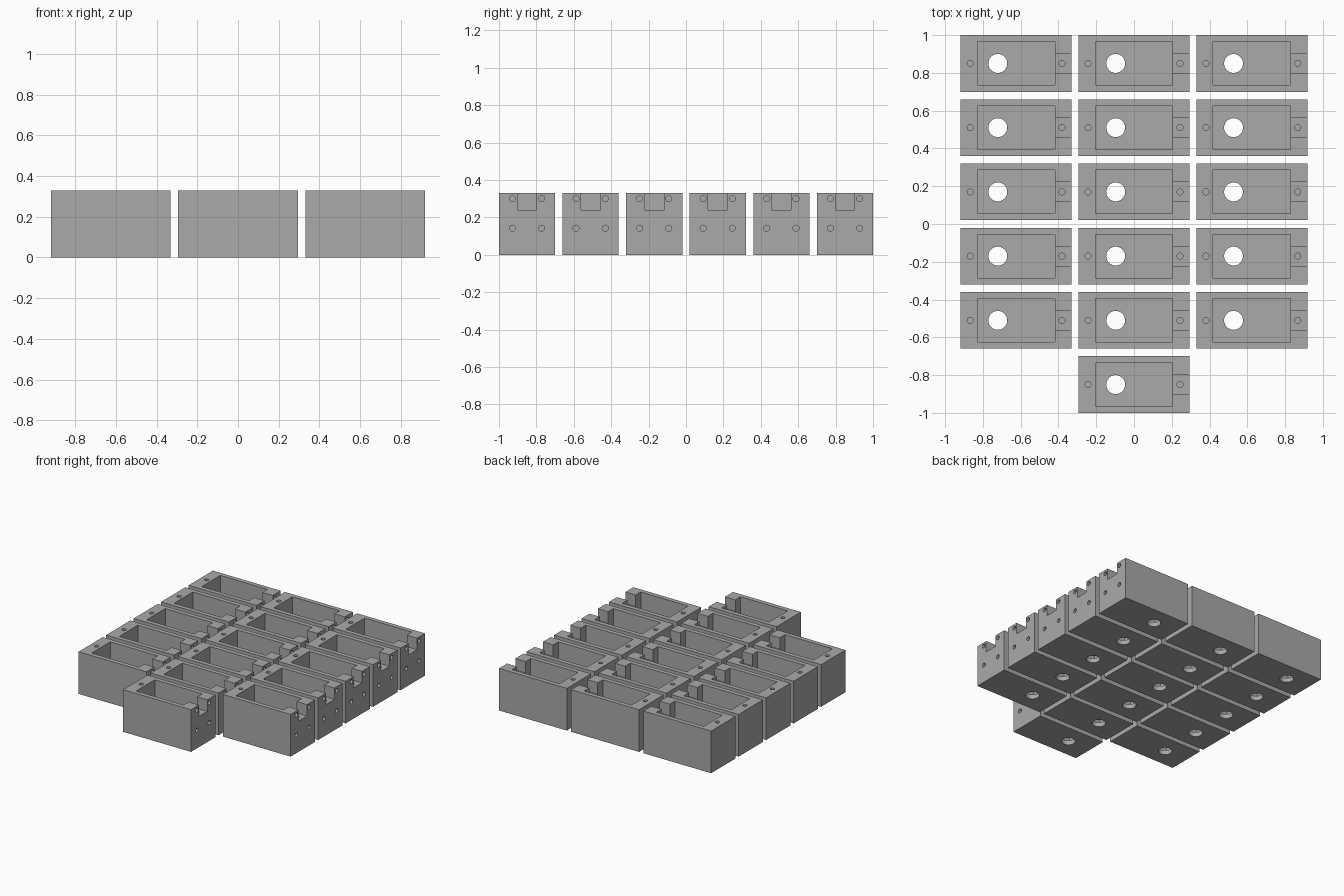
import bpy
import bmesh
from mathutils import Matrix, Vector

if "Cube" in bpy.data.objects:
    bpy.data.objects.remove(bpy.data.objects["Cube"], do_unlink=True)

LENGTH, DEPTH, HEIGHT = 0.587, 0.30, 0.33
PITCH_X, PITCH_Y = 0.624, 0.34
POCKET_X, POCKET_Y, FLOOR = 0.41, 0.23, 0.036
SLOT_W, SLOT_Z = 0.104, 0.24
SCREW_R, END = 0.016, LENGTH / 2

grey = bpy.data.materials.new("plain grey")
grey.use_nodes = True
colour = (0.4, 0.4, 0.4, 1)
grey.diffuse_color = colour
grey.node_tree.nodes["Principled BSDF"].inputs["Base Color"].default_value = colour


def add_object(name, bm):
    mesh = bpy.data.meshes.new(name)
    bm.to_mesh(mesh)
    bm.free()
    mesh.materials.append(grey)
    obj = bpy.data.objects.new(name, mesh)
    bpy.context.collection.objects.link(obj)
    return obj


def box(name, low, high):
    low, high = Vector(low), Vector(high)
    bm = bmesh.new()
    bmesh.ops.create_cube(bm, size=1, matrix=Matrix.Translation((low + high) / 2)
                          @ Matrix.Diagonal((high - low).to_4d()))
    return add_object(name, bm)


def rod(name, start, end, radius, sides=24):
    start, end = Vector(start), Vector(end)
    axis = end - start
    bm = bmesh.new()
    bmesh.ops.create_cone(bm, cap_ends=True, segments=sides, radius1=radius,
                          radius2=radius, depth=axis.length,
                          matrix=Matrix.Translation((start + end) / 2)
                          @ axis.to_track_quat("Z", "Y").to_matrix().to_4x4())
    return add_object(name, bm)


# Solid block and everything cut out of it
block = box("holder_block", (-END, -DEPTH / 2, 0), (END, DEPTH / 2, HEIGHT))
top = HEIGHT + 0.05
cutters = [
    box("pocket", (-POCKET_X / 2, -POCKET_Y / 2, FLOOR), (POCKET_X / 2, POCKET_Y / 2, top)),
    box("cable_slot", (POCKET_X / 2 - 0.02, -SLOT_W / 2, SLOT_Z), (END + 0.05, SLOT_W / 2, top)),
    rod("floor_hole", (-0.097, 0, -0.05), (-0.097, 0, 0.1), 0.05, 40),
]
for x in (-0.243, 0.243):
    cutters.append(rod("top_screw_hole", (x, 0, 0.1), (x, 0, top), SCREW_R))
for y in (-0.078, 0.078):
    for z in (0.142, 0.30):
        cutters.append(rod("end_screw_hole", (END - 0.07, y, z), (END + 0.05, y, z), SCREW_R))

for cutter in cutters:
    cutter.hide_render = True
    cut = block.modifiers.new(cutter.name, "BOOLEAN")
    cut.operation = "DIFFERENCE"
    cut.solver = "EXACT"
    cut.object = cutter

# Bake the cuts into one mesh shared by every holder
graph = bpy.context.evaluated_depsgraph_get()
holder_mesh = bpy.data.meshes.new_from_object(block.evaluated_get(graph))
holder_mesh.name = "holder"
for helper in cutters + [block]:
    bpy.data.objects.remove(helper, do_unlink=True)

# Three columns of holders; only the middle one reaches the front row
for column in range(3):
    for row in range(6):
        if row == 0 and column != 1:
            continue
        holder = bpy.data.objects.new(f"holder_{column + 1}_{row + 1}", holder_mesh)
        holder.location = ((column - 1) * PITCH_X, (row - 2.5) * PITCH_Y, 0)
        bpy.context.collection.objects.link(holder)
